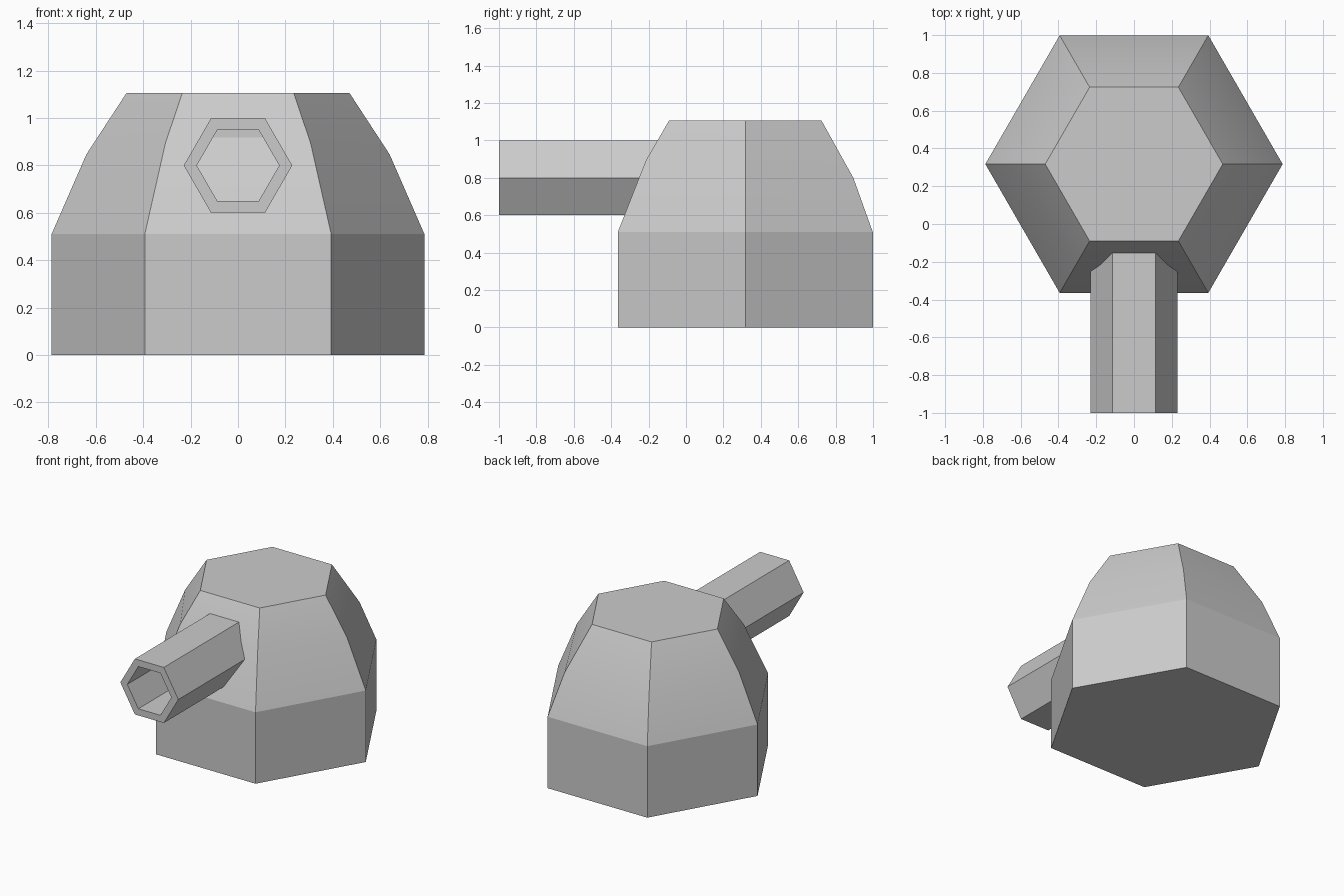
import bpy, bmesh
from math import cos, sin, pi, radians

if "Cube" in bpy.data.objects:
    bpy.data.objects.remove(bpy.data.objects["Cube"])


def hex_loft(name, rings, point):
    """Skin hexagonal rings into a closed solid; point maps (ring, angle) to xyz."""
    bm = bmesh.new()
    loops = [[bm.verts.new(point(r, i * pi / 3)) for i in range(6)] for r in rings]
    for a, b in zip(loops, loops[1:]):
        for i in range(6):
            j = (i + 1) % 6
            bm.faces.new((a[i], a[j], b[j], b[i]))
    bm.faces.new(loops[0][::-1])
    bm.faces.new(loops[-1])
    bmesh.ops.recalc_face_normals(bm, faces=bm.faces)
    mesh = bpy.data.meshes.new(name)
    bm.to_mesh(mesh)
    bm.free()
    ob = bpy.data.objects.new(name, mesh)
    bpy.context.collection.objects.link(ob)
    return ob


# Turret body: (radius, height, front-to-back tilt of height, of radius)
CENTRE_Y = 0.317


def body_point(ring, a):
    r, z, dz, dr = ring
    s = sin(a) / sin(pi / 3)
    r += dr * s
    return (r * cos(a), CENTRE_Y + r * sin(a), z + dz * s)


body = hex_loft("turret_body", [
    (0.787, 0, 0, 0),
    (0.787, 0.51, 0, 0),
    (0.64, 0.847, -0.047, 0.027),
    (0.47, 1.107, 0, 0),
], body_point)

# Hollow hexagonal barrel pointing forward: (radius, y)
barrel = hex_loft("barrel", [
    (0.229, 0.0), (0.229, -1.0), (0.174, -1.0), (0.174, -0.2),
], lambda ring, a: (ring[0] * cos(a), ring[1], 0.8 + ring[0] * sin(a)))

# Soft shading across the upper bend only, all other edges sharp
bpy.ops.object.select_all(action='DESELECT')
body.select_set(True)
bpy.context.view_layer.objects.active = body
bpy.ops.object.shade_smooth_by_angle(angle=radians(15))
